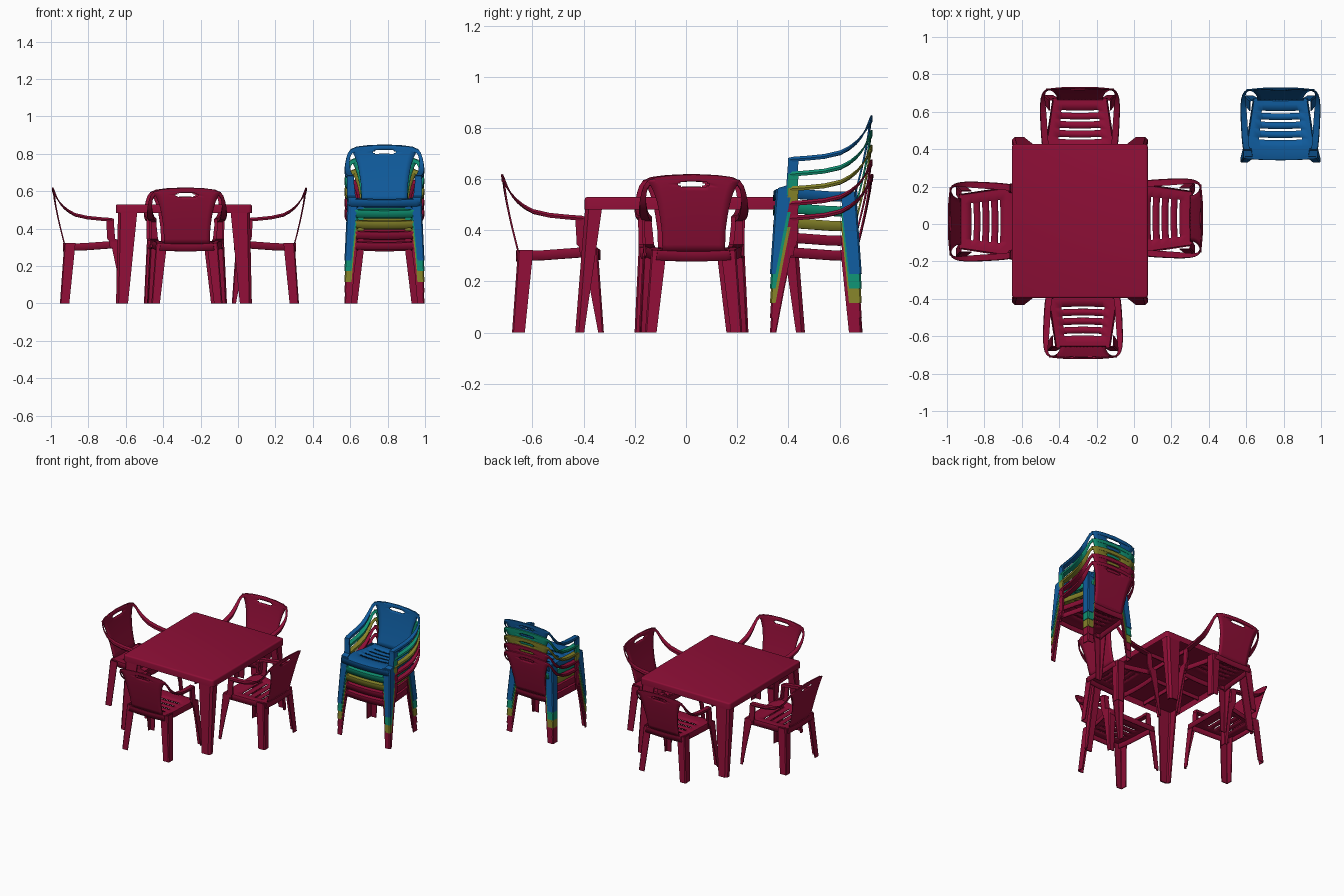
import bpy, bmesh, math
from mathutils import Vector, Matrix

if "Cube" in bpy.data.objects:
    bpy.data.objects.remove(bpy.data.objects["Cube"])


def material(name, rgb):
    m = bpy.data.materials.new(name)
    m.diffuse_color = (*rgb, 1)
    m.use_nodes = True
    m.node_tree.nodes["Principled BSDF"].inputs["Base Color"].default_value = m.diffuse_color
    return m


RED = material("crimson plastic", (0.27, 0.0045, 0.037))
OLIVE = material("olive plastic", (0.235, 0.225, 0.022))
GREEN = material("teal green plastic", (0.005, 0.285, 0.17))
BLUE = material("blue plastic", (0.005, 0.105, 0.335))


def finish(bm, name):
    bmesh.ops.recalc_face_normals(bm, faces=bm.faces)
    me = bpy.data.meshes.new(name)
    bm.to_mesh(me)
    bm.free()
    return me


def loft(name, rings, close_end=True):
    """Skin a list of equal-length rings."""
    bm = bmesh.new()
    vs = [[bm.verts.new(p) for p in r] for r in rings]
    n = len(vs[0])
    for a, b in zip(vs, vs[1:]):
        for i in range(n):
            bm.faces.new((a[i], a[(i + 1) % n], b[(i + 1) % n], b[i]))
    bm.faces.new(vs[0])
    if close_end:
        bm.faces.new(vs[-1])
    return finish(bm, name)


def angle_ring(x, y, z, wx, wy, sy, t, c):
    """L-shaped section: outer corner at x,y, arms run to -x and sy*y."""
    pts = [(c, 0), (wx, 0), (wx, t), (t + c / 2, t), (t, t + c / 2), (t, wy), (0, wy), (0, c)]
    return [(x - a, y + sy * b, z) for a, b in pts]


def lerp(a, b, t):
    return Vector(a).lerp(Vector(b), t)


def interp(x, table):
    for (x0, y0), (x1, y1) in zip(table, table[1:]):
        if x <= x1:
            return y0 + (y1 - y0) * (x - x0) / (x1 - x0)
    return table[-1][1]


def grid(us, vs, place):
    bm = bmesh.new()
    g = [[bm.verts.new(place(u, v)) for u in us] for v in vs]
    cells = {}
    for j in range(len(vs) - 1):
        for i in range(len(us) - 1):
            f = bm.faces.new((g[j][i], g[j][i + 1], g[j + 1][i + 1], g[j + 1][i]))
            cells[f] = ((us[i] + us[i + 1]) / 2, j)
    return bm, cells


# ---- chair parts (local: back edge at y = 0, facing -y) ----
def seat_mesh():
    slots = [0.125, 0.172, 0.22, 0.268]
    ds = [0.062, 0.09] + [d + s for d in slots for s in (-0.006, 0.006)] + [0.31, 0.345, 0.368, 0.378]
    us = [-1, -0.9, -0.68, -0.62, -0.3, 0, 0.3, 0.62, 0.68, 0.9, 1]

    def place(u, d):
        w = interp(d, [(0.06, 0.138), (0.38, 0.185)])
        z = interp(d, [(0.06, 0.32), (0.15, 0.318), (0.34, 0.332), (0.38, 0.326)])
        bow = 0.008 * (1 - u * u)
        return (u * w, -d - bow * (d > 0.1), z - 0.006 * (1 - u * u))

    bm, cells = grid(us, ds, place)
    rim = [e for e in bm.edges if e.is_boundary]
    holes = [f for f, (u, j) in cells.items() if abs(u) < 0.67 and j in (2, 4, 6, 8)]
    # skirt hanging from the outer edge
    new = bmesh.ops.extrude_edge_only(bm, edges=rim)["geom"]
    for v in new:
        if isinstance(v, bmesh.types.BMVert):
            v.co.x *= 1.04
            v.co.z -= 0.036
    bmesh.ops.delete(bm, geom=holes, context='FACES')
    return finish(bm, "seat")


def backrest_mesh():
    us = [-1, -0.8, -0.6, -0.37, -0.31, -0.15, 0, 0.15, 0.31, 0.37, 0.6, 0.8, 1]
    vs = [0, 0.1, 0.2, 0.3, 0.4, 0.5, 0.6, 0.7, 0.8, 0.85, 0.868, 0.9, 0.918, 0.96, 1]

    def place(u, v):
        x = u * interp(v, [(0, 0.122), (0.3, 0.125), (0.55, 0.135), (0.75, 0.148), (0.88, 0.163), (1, 0.182)])
        z = 0.315 + (0.615 - 0.6 * x * x - 0.315) * v
        return (x, -(0.062 * (1 - v) ** 1.3 + 0.006 + 0.2 * x * x * v), z)

    bm, cells = grid(us, vs, place)
    holes = [f for f, (u, j) in cells.items()
             if (j == 10 and abs(u) < 0.36) or (j in (9, 11) and abs(u) < 0.3)]
    bmesh.ops.delete(bm, geom=holes, context='FACES')
    return finish(bm, "backrest")


def rail_mesh():
    # arm runs back, rises and turns into the top edge of the backrest
    path = [(.198, .332, .452, 0), (.203, .315, .457, 0), (.208, .26, .461, 0), (.212, .19, .468, 0),
            (.214, .125, .483, .08), (.213, .09, .502, .2), (.210, .06, .526, .35), (.204, .037, .553, .5),
            (.195, .022, .578, .65), (.18, .012, .597, .8), (.15, .006, .609, .92),
            (.09, .001, .616, 1), (0, 0, .62, 1)]
    rings = []
    for x, d, z, t in path:
        p = Vector((x, -d, z))
        a = lerp((-0.036, 0, 0), (0, -0.002, -0.026), t)
        b = lerp((0, 0, -0.019), (0, -0.009, 0), t)
        rings.append([p + a * 0.1, p + a, p + a + b, p + a * 0.1 + b, p + b * 0.5])
    return loft("arm_rail", rings, close_end=False)


def post_mesh():
    rings = []
    for z, d0, d1, x0, x1 in [(.30, .375, .31, .15, .194), (.335, .37, .305, .15, .198),
                              (.345, .338, .296, .155, .199), (.45, .33, .29, .166, .2)]:
        rings.append([(x0, -d0, z), (x1, -d0, z), (x1, -d1, z), (x1 - .01, -d1, z),
                      (x1 - .01, -d0 + .01, z), (x0, -d0 + .01, z)])
    return loft("arm_post", rings)


front_leg = loft("front_leg", [angle_ring(.214, -.402, 0, .038, .022, 1, .006, .006),
                               angle_ring(.206, -.39, .17, .045, .042, 1, .006, .006),
                               angle_ring(.198, -.378, .332, .058, .064, 1, .006, .006)])
back_leg = loft("back_leg", [angle_ring(.19, -.043, 0, .045, .05, -1, .006, .006),
                             angle_ring(.166, -.066, .322, .06, .06, -1, .006, .006)])

# name, mesh, mirrored, solidify thickness
PARTS = [("seat", seat_mesh(), False, 0.007), ("backrest", backrest_mesh(), False, 0.007),
         ("arm_rail", rail_mesh(), True, 0), ("arm_post", post_mesh(), True, 0),
         ("front_leg", front_leg, True, 0), ("back_leg", back_leg, True, 0)]


def add(name, mesh, mat, matrix):
    me = mesh.copy()
    me.materials.clear()
    me.materials.append(mat)
    ob = bpy.data.objects.new(name, me)
    bpy.context.collection.objects.link(ob)
    ob.matrix_world = matrix
    bpy.ops.object.select_all(action='DESELECT')
    ob.select_set(True)
    bpy.context.view_layer.objects.active = ob
    bpy.ops.object.shade_smooth_by_angle(angle=math.radians(35))
    return ob


def chair(label, mat, x, y, z=0, turn=0):
    m = Matrix.Translation((x, y, z)) @ Matrix.Rotation(math.radians(turn), 4, 'Z')
    for name, mesh, mirrored, thick in PARTS:
        ob = add(f"{label}_{name}", mesh, mat, m)
        if mirrored:
            ob.modifiers.new("mirror", 'MIRROR')
        if thick:
            s = ob.modifiers.new("thickness", 'SOLIDIFY')
            s.thickness = thick
            s.offset = 0


# chairs round the table
chair("back_chair", RED, -0.289, 0.733)
chair("front_chair", RED, -0.273, -0.723, turn=180)
chair("left_chair", RED, -0.995, 0.013, turn=90)
chair("right_chair", RED, 0.369, 0.03, turn=-90)

# stacked chairs
for i, mat in enumerate([RED, RED, OLIVE, GREEN, BLUE]):
    chair(f"stacked_chair_{i + 1}", mat, 0.783, 0.73, i * 0.0575)

# ---- table ----
TABLE = Matrix.Translation((-0.289, 0.016, 0))


def box(name, sx, sy, z0, z1, x=0, y=0):
    bm = bmesh.new()
    bmesh.ops.create_cube(bm, size=1)
    for v in bm.verts:
        v.co = (x + v.co.x * sx, y + v.co.y * sy, z0 if v.co.z < 0 else z1)
    return bm


# table top: rounded slab, hollow underneath
bm = box("table_top", 0.727, 0.824, 0.482, 0.53)
bmesh.ops.bevel(bm, geom=[e for e in bm.edges if abs(e.verts[0].co.z - e.verts[1].co.z) > 0.01],
                offset=0.018, segments=3, profile=0.5, affect='EDGES')
bmesh.ops.bevel(bm, geom=[e for e in bm.edges if all(v.co.z > 0.52 for v in e.verts)],
                offset=0.01, segments=3, profile=0.5, affect='EDGES')
bm.normal_update()
under = min(bm.faces, key=lambda f: f.calc_center_median().z)
bmesh.ops.inset_region(bm, faces=[under], thickness=0.01)
bmesh.ops.translate(bm, verts=list(under.verts), vec=(0, 0, 0.038))
add("table_top", finish(bm, "table_top"), RED, TABLE)

# ribs under the top
for k in (-0.12, 0.12):
    add("table_rib_lengthwise", finish(box("rib", 0.008, 0.80, 0.492, 0.522, x=k), "rib"), RED, TABLE)
    add("table_rib_crosswise", finish(box("rib", 0.70, 0.008, 0.492, 0.522, y=k), "rib"), RED, TABLE)

# tapered, splayed angle legs
leg = loft("table_leg", [angle_ring(.363, -.449, 0, .064, .035, 1, .01, .014),
                         angle_ring(.352, -.408, .515, .105, .068, 1, .01, .014)])
ob = add("table_leg", leg, RED, TABLE)
ob.modifiers.new("mirror", 'MIRROR').use_axis = (True, True, False)
